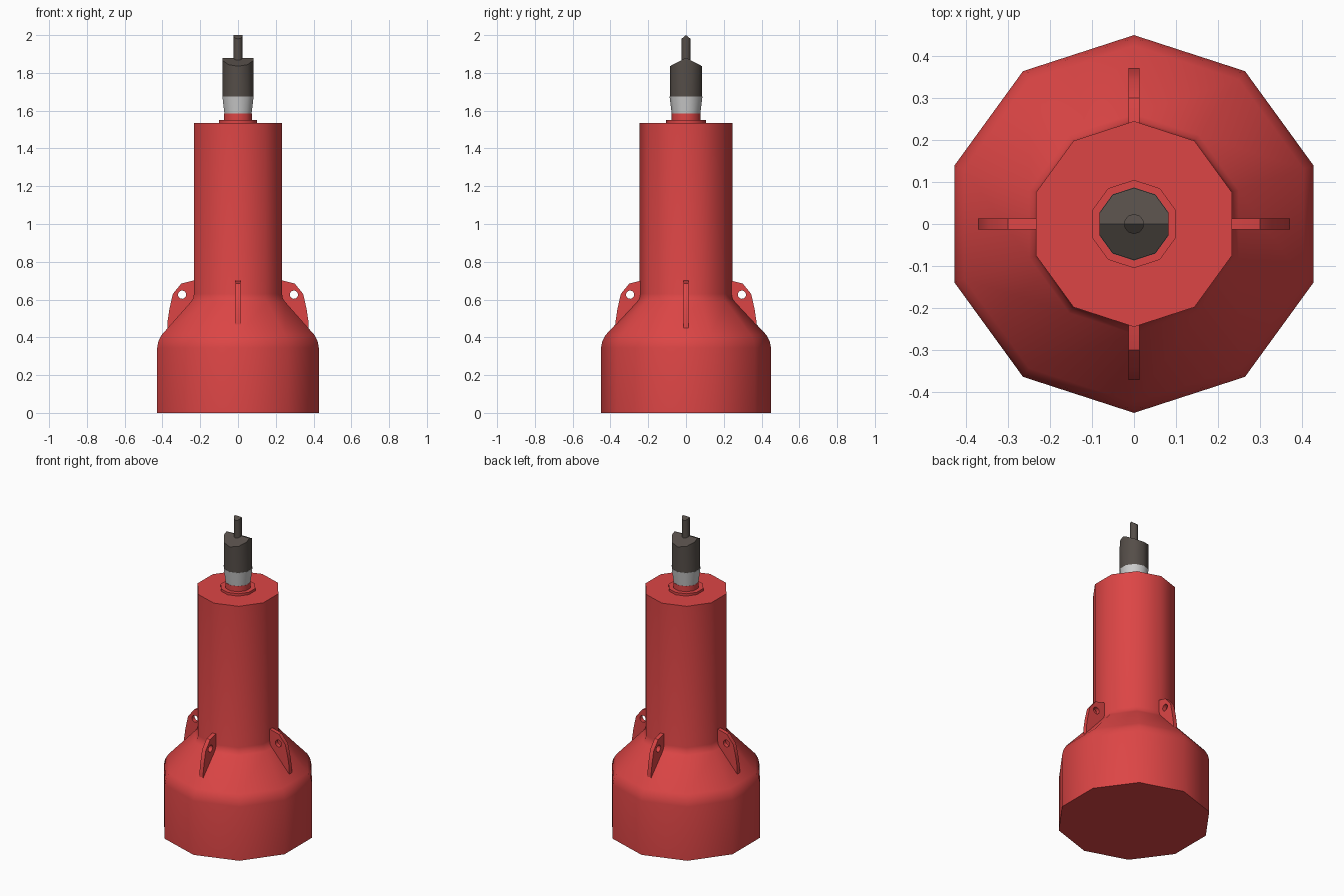
import bpy, bmesh
from math import sin, cos, pi, radians

if "Cube" in bpy.data.objects:
    bpy.data.objects.remove(bpy.data.objects["Cube"])

SIDES = 10


def material(name, rgb):
    m = bpy.data.materials.new(name)
    m.diffuse_color = (*rgb, 1)
    m.use_nodes = True
    m.node_tree.nodes["Principled BSDF"].inputs["Base Color"].default_value = m.diffuse_color
    return m


RED = material("red_paint", (0.72, 0.06, 0.06))
DARK = material("dark_rubber", (0.09, 0.075, 0.065))
GREY = material("light_grey", (0.52, 0.53, 0.53))


def finish(ob, mat, angle=50):
    ob.data.materials.append(mat)
    bpy.ops.object.select_all(action='DESELECT')
    ob.select_set(True)
    bpy.context.view_layer.objects.active = ob
    bpy.ops.object.shade_smooth_by_angle(angle=radians(angle))
    return ob


def lathe(name, profile, mat, roof=0.0):
    """Ten-sided turned part with capped ends; roof drops the top away from a ridge along x."""
    bm = bmesh.new()
    rings = []
    for r, z in profile:
        ring = []
        for i in range(SIDES):
            a = pi / 2 + 2 * pi * i / SIDES
            ring.append(bm.verts.new((r * cos(a), r * sin(a), z)))
        rings.append(ring)
    for lo, hi in zip(rings, rings[1:]):
        for i in range(SIDES):
            j = (i + 1) % SIDES
            bm.faces.new((lo[i], lo[j], hi[j], hi[i]))
    bm.faces.new(rings[0][::-1])
    top = rings[-1]
    if roof:
        # two ridge ends midway along the +x and -x edges
        r, z = profile[-1]
        x = r * cos(pi / SIDES)
        for v in top:
            v.co.z = z - roof * abs(v.co.y) / r
        c = bm.verts.new((0, 0, z))
        for i in range(SIDES):
            bm.faces.new((top[i], top[(i + 1) % SIDES], c))
        for e in [e for e in bm.edges if e.verts[0] in top and e.verts[1] in top
                  and abs(e.verts[0].co.x - e.verts[1].co.x) < 1e-5]:
            sx = e.verts[0].co.x
            new = bmesh.utils.edge_split(e, e.verts[0], 0.5)[1]
            new.co = (x if sx > 0 else -x, 0, z)
        bmesh.ops.triangulate(bm, faces=[f for f in bm.faces if c in f.verts])
    else:
        bm.faces.new(top)
    bmesh.ops.recalc_face_normals(bm, faces=bm.faces[:])
    me = bpy.data.meshes.new(name)
    bm.to_mesh(me)
    bm.free()
    ob = bpy.data.objects.new(name, me)
    bpy.context.collection.objects.link(ob)
    return finish(ob, mat, 40 if roof else 50)


def lug(name, turn):
    """Lifting lug: flat outline with a round hole, extruded to a plate."""
    outline = [(0.21, 0.70), (0.24, 0.70), (0.30, 0.685), (0.345, 0.63), (0.363, 0.55),
               (0.372, 0.49), (0.372, 0.43), (0.21, 0.55)]
    hole = [(0.296 + 0.022 * cos(k * pi / 6), 0.626 + 0.022 * sin(k * pi / 6)) for k in range(12)]
    cu = bpy.data.curves.new(name, 'CURVE')
    cu.dimensions = '2D'
    cu.fill_mode = 'BOTH'
    cu.extrude = 0.013
    for pts in (outline, hole):
        sp = cu.splines.new('POLY')
        sp.points.add(len(pts) - 1)
        for p, (x, y) in zip(sp.points, pts):
            p.co = (x, y, 0, 1)
        sp.use_cyclic_u = True
    ob = bpy.data.objects.new(name, cu)
    bpy.context.collection.objects.link(ob)
    ob.rotation_euler = (pi / 2, 0, turn)
    bpy.ops.object.select_all(action='DESELECT')
    ob.select_set(True)
    bpy.context.view_layer.objects.active = ob
    bpy.ops.object.convert(target='MESH')
    return finish(bpy.context.object, RED, 35)


# Float body: wide base, rounded shoulder, tower
lathe("buoy_body", [(0.45, 0), (0.45, 0.345), (0.443, 0.38), (0.425, 0.413),
                    (0.262, 0.588), (0.25, 0.605), (0.245, 0.63), (0.245, 1.535)], RED)

# Four lugs on the shoulder
for k, side in enumerate(("right", "back", "left", "front")):
    lug(f"{side}_lug", k * pi / 2)

# Lamp mount and lamp
lathe("mount_flange", [(0.105, 1.53), (0.105, 1.55)], RED)
lathe("mount_neck", [(0.077, 1.545), (0.077, 1.585)], RED)
lathe("lamp_lens", [(0.075, 1.58), (0.087, 1.675)], GREY)
lathe("lamp_cap", [(0.086, 1.67), (0.086, 1.88)], DARK, roof=0.045)
lathe("cap_rod", [(0.024, 1.85), (0.024, 2.0)], DARK, roof=0.02)
